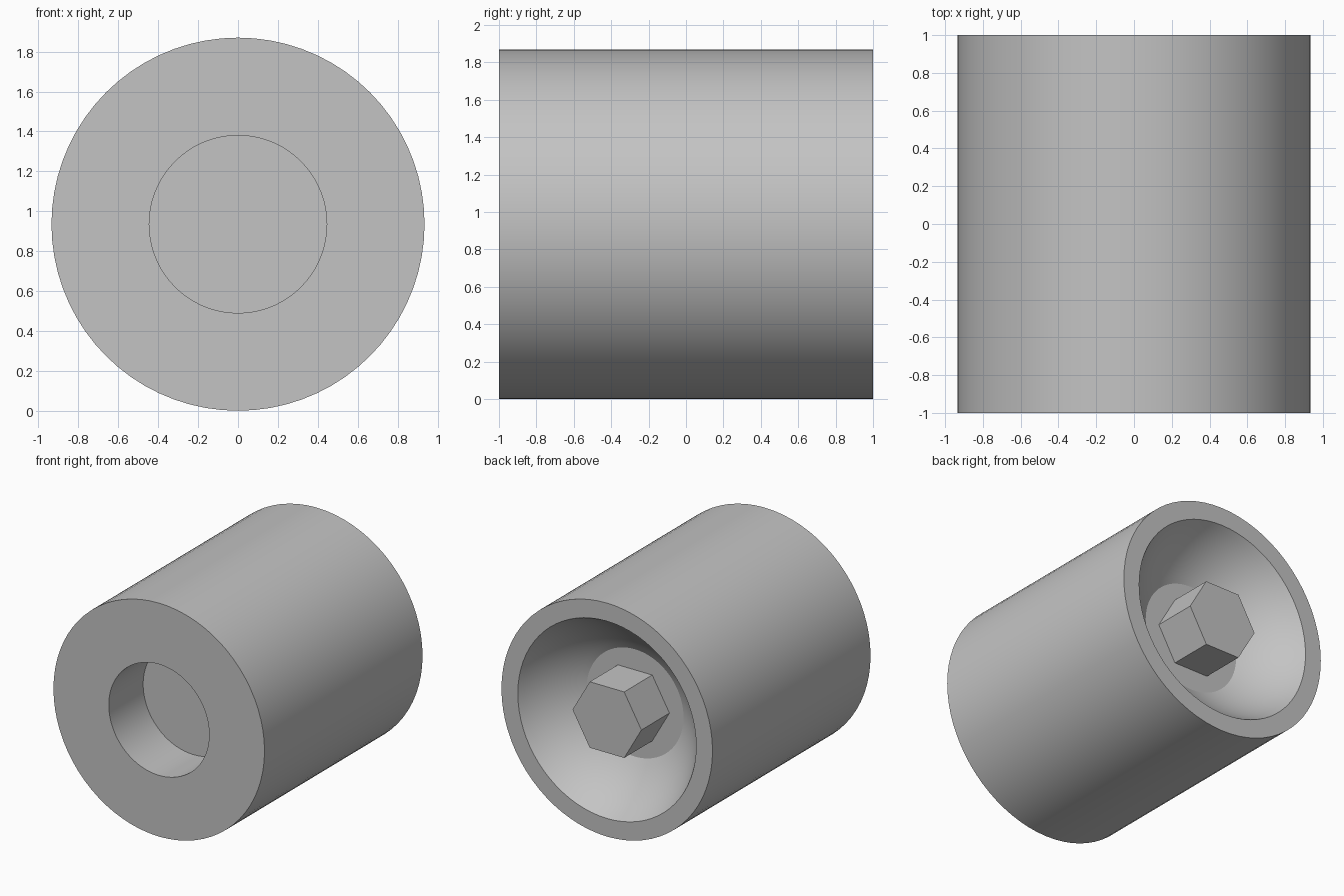
import bpy
import bmesh
from math import asin, cos, sin, sqrt, tau, radians
from mathutils import Vector

cube = bpy.data.objects.get("Cube")
if cube:
    bpy.data.objects.remove(cube, do_unlink=True)

RADIUS = 0.935          # outer radius, also the height of the axis
HOLE = 0.445            # front bore radius
RIM = 0.79              # mouth of the rear bowl
FLOOR = 0.43            # flat floor of the rear bowl
FLOOR_Y = 0.645
HEX_RADIUS = 0.305

grey = bpy.data.materials.new("plain_grey")
grey.use_nodes = True
colour = (0.55, 0.55, 0.55, 1)
grey.diffuse_color = colour
grey.node_tree.nodes["Principled BSDF"].inputs["Base Color"].default_value = colour


def add_object(name, bm):
    bmesh.ops.recalc_face_normals(bm, faces=bm.faces)
    mesh = bpy.data.meshes.new(name)
    bm.to_mesh(mesh)
    bm.free()
    mesh.materials.append(grey)
    obj = bpy.data.objects.new(name, mesh)
    bpy.context.collection.objects.link(obj)
    return obj


def lathe(name, profile, steps):
    """Revolve (radius, y) points around the front-to-back axis."""
    bm = bmesh.new()
    verts = [bm.verts.new((r, y, RADIUS)) for r, y in profile]
    edges = [bm.edges.new(pair) for pair in zip(verts, verts[1:])]
    bmesh.ops.spin(bm, geom=verts + edges, cent=(0, 0, RADIUS),
                   axis=(0, 1, 0), angle=tau, steps=steps)
    bmesh.ops.remove_doubles(bm, verts=bm.verts, dist=0.0001)
    return add_object(name, bm)


# Spherical rear bowl running from the rim down to the floor
depth = 1 - FLOOR_Y
centre_y = 1 + (RIM**2 - FLOOR**2 - depth**2) / (2 * depth)
ball = sqrt(RIM**2 + (centre_y - 1)**2)
start, end = asin(RIM / ball), asin(FLOOR / ball)
bowl = []
for i in range(11):
    a = start + (end - start) * i / 10
    bowl.append((ball * sin(a), centre_y - ball * cos(a)))

# Body: front bore, outer wall, rear rim and bowl
profile = [(0, -0.565), (HOLE, -0.565), (HOLE, -1), (RADIUS, -1), (RADIUS, 1)]
body = lathe("body", profile + bowl + [(0, FLOOR_Y)], 72)
bpy.ops.object.select_all(action="DESELECT")
body.select_set(True)
bpy.context.view_layer.objects.active = body
bpy.ops.object.shade_smooth_by_angle(angle=radians(20))

# Hexagonal stud on the bowl floor, flush with the rim
bm = bmesh.new()
ring = [bm.verts.new((HEX_RADIUS * cos(tau * i / 6), FLOOR_Y - 0.01,
                      RADIUS + HEX_RADIUS * sin(tau * i / 6))) for i in range(6)]
base = bm.faces.new(ring)
out = bmesh.ops.extrude_face_region(bm, geom=[base], use_keep_orig=True)
moved = [v for v in out["geom"] if isinstance(v, bmesh.types.BMVert)]
bmesh.ops.translate(bm, verts=moved, vec=Vector((0, 1.01 - FLOOR_Y, 0)))
add_object("hex_stud", bm)
